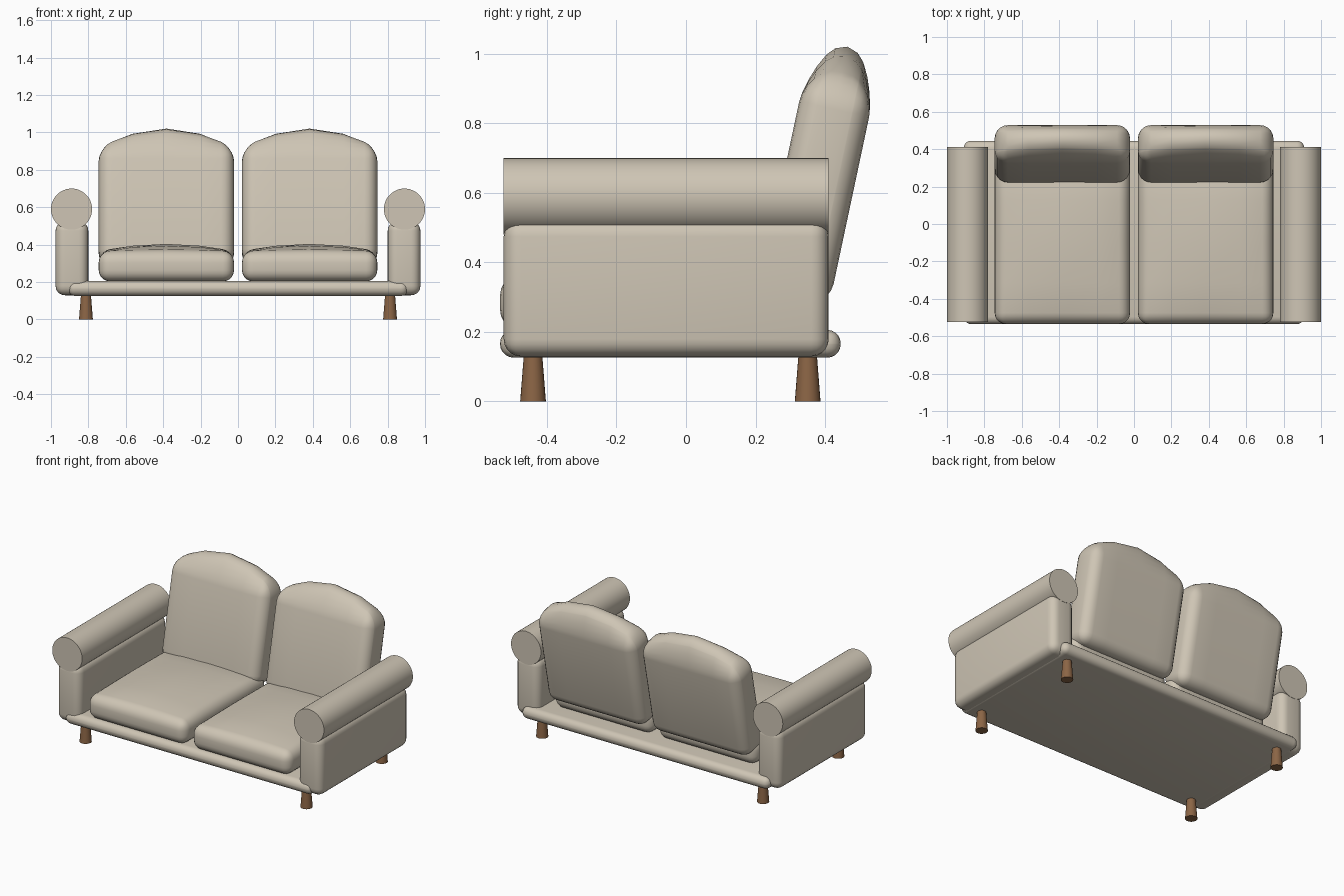
import bpy, bmesh, math
from mathutils import Matrix

cube = bpy.data.objects.get("Cube")
if cube:
    bpy.data.objects.remove(cube, do_unlink=True)


def material(name, colour):
    m = bpy.data.materials.new(name)
    m.use_nodes = True
    m.diffuse_color = colour
    m.node_tree.nodes["Principled BSDF"].inputs["Base Color"].default_value = colour
    return m


fabric = material("cream fabric", (0.62, 0.56, 0.46, 1))
wood = material("brown wood", (0.26, 0.13, 0.06, 1))


def finish(bm, name, mat, matrix):
    bmesh.ops.recalc_face_normals(bm, faces=bm.faces)
    mesh = bpy.data.meshes.new(name)
    bm.to_mesh(mesh)
    bm.free()
    obj = bpy.data.objects.new(name, mesh)
    bpy.context.collection.objects.link(obj)
    mesh.materials.append(mat)
    obj.matrix_world = matrix
    bpy.ops.object.select_all(action="DESELECT")
    obj.select_set(True)
    bpy.context.view_layer.objects.active = obj
    bpy.ops.object.shade_smooth_by_angle(angle=math.radians(40))
    return obj


def padded_box(name, centre, size, radius, crown=0, tilt=0):
    """Rounded box, optionally with a crowned top and a backward tilt."""
    bm = bmesh.new()
    bmesh.ops.create_cube(bm, size=1, matrix=Matrix.Diagonal((*size, 1)))
    bmesh.ops.bevel(bm, geom=bm.edges[:], offset=radius, segments=5,
                    profile=0.5, affect="EDGES", clamp_overlap=True)
    if crown:
        hx, hy, hz = (s / 2 for s in size)
        for axis, count in ((0, 4), (1, 4)):
            for i in range(1, count):
                normal = [0, 0, 0]
                normal[axis] = 1
                point = [n * size[axis] * (i / count - 0.5) for n in normal]
                bmesh.ops.bisect_plane(bm, geom=bm.verts[:] + bm.edges[:] + bm.faces[:],
                                       plane_co=point, plane_no=normal)
        for v in bm.verts:
            if v.co.z > hz - radius:
                v.co.z += crown * (1 - (v.co.x / hx) ** 2) * (1 - (v.co.y / hy) ** 2)
    return finish(bm, name, fabric,
                  Matrix.Translation(centre) @ Matrix.Rotation(math.radians(tilt), 4, "X"))


def cylinder(name, mat, centre, bottom, top, length, sides, turn=0):
    bm = bmesh.new()
    bmesh.ops.create_cone(bm, cap_ends=True, segments=sides,
                          radius1=bottom, radius2=top, depth=length)
    return finish(bm, name, mat,
                  Matrix.Translation(centre) @ Matrix.Rotation(math.radians(turn), 4, "X"))


# Base platform
padded_box("base", (0, -0.045, 0.166), (1.82, 0.98, 0.08), 0.039)

for side, s in (("left", 1), ("right", -1)):
    # Arm panel and rolled top
    padded_box(side + "_arm_panel", (s * 0.888, -0.057, 0.327), (0.175, 0.935, 0.395), 0.05)
    cylinder(side + "_arm_roll", fabric, (s * 0.89, -0.057, 0.59), 0.11, 0.11, 0.935, 48, 90)

    # Cushions
    padded_box(side + "_seat_cushion", (s * 0.383, -0.095, 0.284), (0.724, 0.88, 0.16), 0.06, 0.04)
    padded_box(side + "_back_cushion", (s * 0.383, 0.375, 0.6), (0.724, 0.206, 0.63), 0.07, 0.115, -12)

    # Tapered legs
    for end, y in (("front", -0.44), ("back", 0.35)):
        cylinder(f"{end}_{side}_leg", wood, (s * 0.813, y, 0.07), 0.037, 0.026, 0.14, 24)
